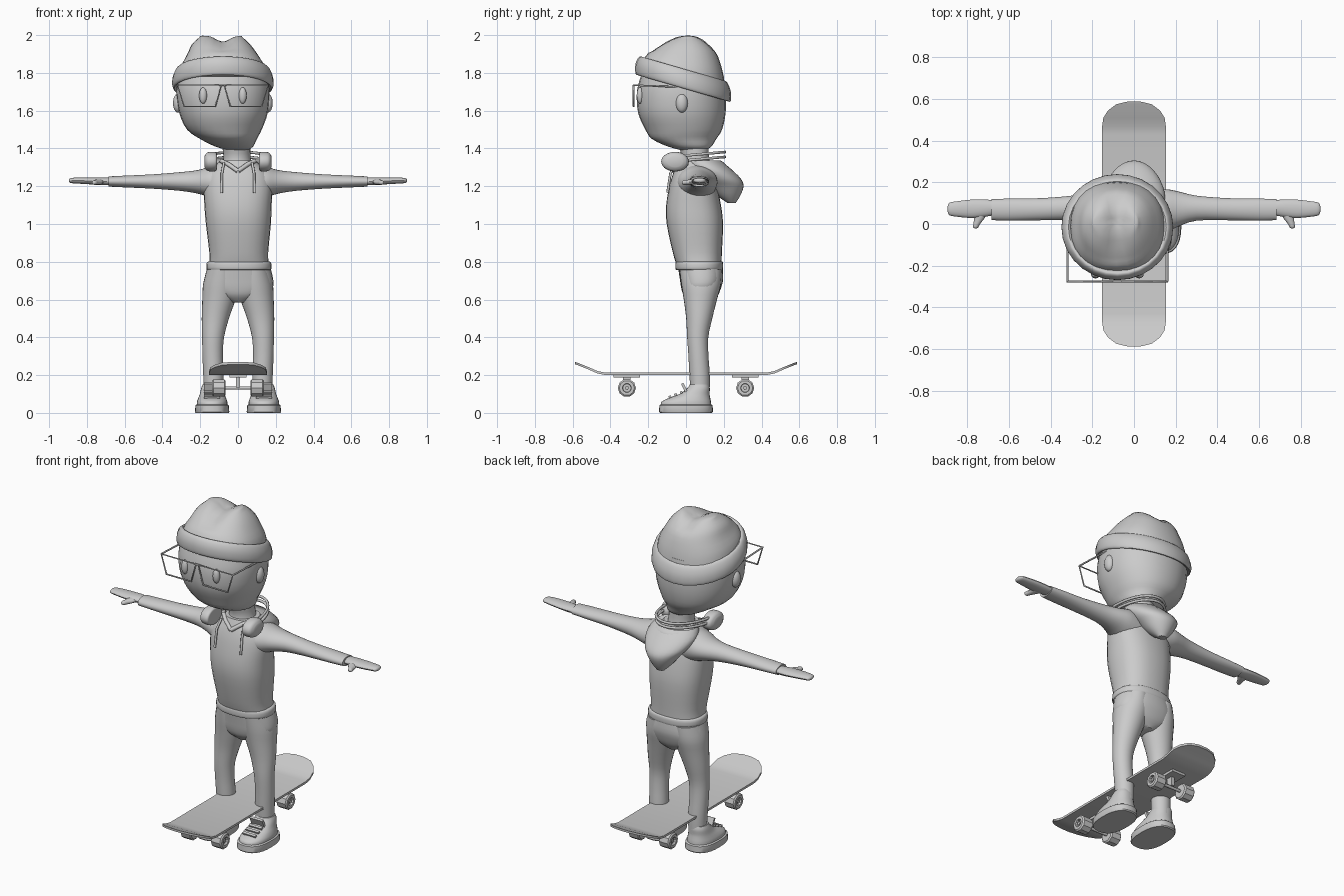
import bpy, bmesh, math
from mathutils import Vector, Matrix

grey = bpy.data.materials.new("plain grey")
grey.diffuse_color = (0.6, 0.6, 0.6, 1)


def finish(name, bm, angle=40):
    bmesh.ops.recalc_face_normals(bm, faces=bm.faces)
    me = bpy.data.meshes.new(name)
    bm.to_mesh(me)
    bm.free()
    me.shade_smooth()
    me.set_sharp_from_angle(angle=math.radians(angle))
    me.materials.append(grey)
    ob = bpy.data.objects.new(name, me)
    bpy.context.collection.objects.link(ob)
    return ob


def smooth_rows(rows, steps):
    """Catmull-Rom interpolation between cross-sections."""
    out = []
    for i in range(len(rows) - 1):
        p = [rows[max(i - 1, 0)], rows[i], rows[i + 1], rows[min(i + 2, len(rows) - 1)]]
        for k in range(steps):
            t = k / steps
            out.append([0.5 * (2 * b + (c - a) * t + (2 * a - 5 * b + 4 * c - d) * t * t
                               + (3 * b - a - 3 * c + d) * t ** 3) for a, b, c, d in zip(*p)])
    return out + [rows[-1]]


def loft(name, rows, sides=28, steps=3, power=2.0, tilt=0.0, place=lambda v: v, angle=40):
    """Stack of ovals: (height, centre a, centre b, radius a, radius b)."""
    bm = bmesh.new()
    rings = []
    for h, ca, cb, ra, rb in smooth_rows(rows, steps):
        ring = []
        for i in range(sides):
            t = 2 * math.pi * i / sides
            c, s = math.cos(t), math.sin(t)
            a = ra * math.copysign(abs(c) ** (2 / power), c)
            b = rb * math.copysign(abs(s) ** (2 / power), s)
            ring.append(bm.verts.new(place(Vector((ca + a, cb + b, h + tilt * b)))))
        rings.append(ring)
    for r, q in zip(rings, rings[1:]):
        for i in range(sides):
            j = (i + 1) % sides
            bm.faces.new((r[i], r[j], q[j], q[i]))
    bm.faces.new(rings[0])
    bm.faces.new(rings[-1])
    return finish(name, bm, angle)


def ball(name, loc, size, rot=0):
    bm = bmesh.new()
    m = Matrix.Translation(loc) @ Matrix.Rotation(rot, 4, 'X') @ Matrix.Diagonal((*size, 1))
    bmesh.ops.create_uvsphere(bm, u_segments=20, v_segments=12, radius=1, matrix=m)
    return finish(name, bm)


def box(name, loc, size, rot=0):
    bm = bmesh.new()
    m = Matrix.Translation(loc) @ Matrix.Rotation(rot, 4, 'X') @ Matrix.Diagonal((*size, 1))
    bmesh.ops.create_cube(bm, size=1, matrix=m)
    return finish(name, bm)


def tube(name, points, radius, closed=False):
    cu = bpy.data.curves.new(name, 'CURVE')
    cu.dimensions = '3D'
    cu.bevel_depth = radius
    cu.bevel_resolution = 1
    sp = cu.splines.new('POLY')
    sp.points.add(len(points) - 1)
    for p, co in zip(sp.points, points):
        p.co = (*co, 1)
    sp.use_cyclic_u = closed
    cu.materials.append(grey)
    ob = bpy.data.objects.new(name, cu)
    bpy.context.collection.objects.link(ob)


# Head, ears and eyes (the head sits a little to one side)
HX = -0.08
loft("head", [(1.39, 0, .04, .05, .06), (1.41, -.02, .02, .10, .115), (1.45, -.05, -.01, .15, .17),
              (1.50, -.072, -.012, .198, .203), (1.59, -.077, -.022, .235, .232),
              (1.70, HX, -.025, .247, .235), (1.78, HX, -.02, .235, .22)], power=2.15)
for s in (-1, 1):
    ball("ear", (HX + s * .238, -.022, 1.64), (.026, .032, .05))
    ball("eye", (HX + s * .105, -.243, 1.68), (.021, .018, .043))
loft("neck", [(1.30, -.005, .05, .085, .085), (1.35, -.005, .05, .072, .072), (1.42, -.01, .04, .075, .08)])

# Knitted hat: crown with a dip between two peaks, and a rolled brim
crown = loft("hat_crown", [(1.75, HX, -.015, .23, .225), (1.83, HX, -.015, .222, .212),
                           (1.90, -.083, -.015, .185, .182), (1.95, -.09, -.005, .155, .135),
                           (1.985, -.09, .005, .118, .085), (1.997, -.09, .01, .10, .04),
                           (1.998, -.09, .01, .02, .01)], power=2.3)
for v in crown.data.vertices:
    x, y, z = v.co
    v.co.z -= .27 * (y + .015) * max(0, min(1, (1.92 - z) / .14))
    v.co.z -= .034 * math.exp(-((x - HX) / .05) ** 2) * max(0, min(1, (z - 1.9) / .08))
    v.co.z = min(v.co.z, 2.0)
loft("hat_brim", [(1.735, HX, -.015, .235, .22), (1.718, HX, -.015, .258, .246), (1.735, HX, -.015, .268, .254),
                  (1.775, HX, -.015, .266, .252), (1.81, HX, -.015, .252, .238),
                  (1.822, HX, -.015, .235, .22), (1.80, HX, -.015, .215, .20)], tilt=-.29)

# Glasses
for s in (-1, 1):
    tube("glasses_lens_frame", [(HX + s * a, -.277, z) for a, z in
                                ((.24, 1.735), (.205, 1.622), (.04, 1.622), (.008, 1.735))], .005, True)
    tube("glasses_arm", [(HX + s * .24, -.277, 1.735), (HX + s * .24, -.03, 1.725)], .005)
tube("glasses_bridge", [(HX - .02, -.277, 1.735), (HX + .02, -.277, 1.735)], .005)

# Hooded top
loft("torso", [(.79, .005, .068, .158, .12), (.85, .004, .06, .156, .13), (1.0, .002, .047, .172, .149),
               (1.1, 0, .04, .178, .145), (1.2, 0, .038, .182, .126), (1.26, 0, .037, .168, .108),
               (1.30, 0, .04, .13, .095), (1.335, 0, .045, .095, .085)], power=2.4)
loft("hem_band", [(.757, .005, .07, .16, .118), (.762, .005, .07, .172, .126), (.795, .005, .07, .17, .126),
                  (.803, .005, .07, .155, .118)], power=2.3)
loft("hood", [(1.27, 0, .17, .05, .04), (1.31, 0, .13, .11, .085), (1.335, 0, .09, .125, .095),
              (1.29, 0, .125, .15, .115), (1.24, 0, .175, .132, .115), (1.20, 0, .205, .10, .10),
              (1.15, 0, .225, .064, .062), (1.11, 0, .242, .025, .02)])
for s in (-1, 1):
    tube("drawstring", [(s * .075, -.05, 1.325), (s * .085, -.082, 1.27), (s * .087, -.098, 1.165)], .007)
    tube("collar_fold", [(s * .09, -.01, 1.335), (s * .05, -.045, 1.315), (0, -.068, 1.28)], .012)

# Arms, hands and thumbs
for s in (-1, 1):
    def side(v):
        return Vector((s * v.z, v.x, v.y))
    loft("sleeve", [(.06, .05, 1.215, .11, .105), (.15, .062, 1.222, .105, .082), (.21, .072, 1.223, .085, .063),
                    (.30, .076, 1.225, .06, .05), (.45, .071, 1.225, .053, .038),
                    (.60, .069, 1.225, .053, .031), (.685, .069, 1.225, .05, .027)], place=side)
    loft("hand", [(.67, .078, 1.225, .035, .02), (.72, .076, 1.226, .042, .02), (.78, .073, 1.228, .044, .018),
                  (.85, .072, 1.23, .037, .016), (.885, .072, 1.23, .03, .013),
                  (.895, .072, 1.23, .012, .006)], sides=16, place=side)
    loft("thumb", [(-.06, .735, 1.225, .035, .014), (-.03, .742, 1.222, .026, .014), (0, .755, 1.22, .016, .013),
                   (.015, .76, 1.219, .013, .011), (.022, .76, 1.219, .004, .004)], sides=12,
         place=lambda v: Vector((s * v.x, -v.z, v.y)))

# Headphones resting around the neck
for s in (-1, 1):
    loft("headphone_cup", [(.112, -.058, 1.33, .055, .038), (.116, -.058, 1.33, .07, .049),
                           (.14, -.058, 1.33, .073, .052), (.165, -.058, 1.33, .066, .047),
                           (.178, -.058, 1.33, .04, .028)], place=side if s == 1 else
         (lambda v: Vector((-v.z, v.x, v.y))))
for dz in (0, .026):
    tube("headphone_band", [(.145 * math.cos(t), -.02 + .225 * math.sin(t), 1.335 + dz + .02 * math.sin(t))
                            for t in (math.pi * i / 20 for i in range(21))], .008)

# Trousers
loft("hips", [(.585, .003, .08, .04, .06), (.62, .003, .078, .13, .09), (.66, .003, .08, .18, .105),
              (.71, .004, .082, .182, .115), (.775, .005, .075, .165, .118)], power=2.3)
for s in (-1, 1):
    loft("trouser_leg", [(.10, s * .13, .075, .05, .05), (.2, s * .13, .072, .054, .054),
                         (.3, s * .134, .066, .054, .053), (.4, s * .132, .062, .058, .056),
                         (.5, s * .12, .07, .072, .069), (.6, s * .101, .076, .088, .088),
                         (.68, s * .09, .08, .095, .105), (.76, s * .085, .077, .08, .112)])

    # Shoes
    X = s * .137
    loft("shoe_sole", [(0, X, 0, .088, .138), (.006, X, 0, .091, .143), (.04, X, 0, .088, .141),
                       (.045, X, 0, .082, .134)], power=2.5, steps=1)
    loft("shoe_upper", [(.04, X, 0, .081, .134), (.06, X, .002, .08, .13), (.08, X, .02, .073, .108),
                        (.10, X, .045, .065, .08), (.13, X, .066, .058, .06), (.15, X, .07, .05, .05)], power=2.3)
    box("shoe_tongue", (X, -.005, .125), (.085, .014, .07), math.radians(25))
    for i in range(3):
        box("shoe_lace", (X, -.085 + i * .03, .085 + i * .012), (.085, .014, .012), math.radians(25))

# Skateboard deck: (y, half width, rise), mirrored to both ends
half = [(0, .153, 0), (.43, .153, 0), (.47, .153, .008), (.51, .147, .026), (.545, .125, .04),
        (.575, .085, .052), (.588, .03, .056)]
stations = [(-y, w, r) for y, w, r in reversed(half[1:])] + half
bm = bmesh.new()
rings = [[bm.verts.new((x, y, .201 + r + h)) for x, h in ((-w, 0), (w, 0), (w, .013), (-w, .013))]
         for y, w, r in stations]
for r, q in zip(rings, rings[1:]):
    for i in range(4):
        bm.faces.new((r[i], r[(i + 1) % 4], q[(i + 1) % 4], q[i]))
bm.faces.new(rings[0])
bm.faces.new(rings[-1])
finish("skateboard_deck", bm, 30)

# Trucks and wheels
for e in (-1, 1):
    Y = e * .313
    box("truck_plate", (0, Y, .194), (.09, .14, .014))
    box("truck_post", (0, Y, .165), (.022, .04, .06))
    tube("axle", [(-.13, Y, .132), (.13, Y, .132)], .009)
    for s in (-1, 1):
        def wheel_place(v):
            return Vector((s * v.z, Y + v.x, .132 + v.y))
        loft("wheel", [(.066, 0, 0, .04, .04), (.072, 0, 0, .048, .048), (.13, 0, 0, .048, .048),
                       (.137, 0, 0, .04, .04), (.137, 0, 0, .024, .024), (.122, 0, 0, .022, .022)],
             sides=10, steps=1, place=wheel_place, angle=30)
        loft("axle_nut", [(.12, 0, 0, .011, .011), (.133, 0, 0, .011, .011)], sides=6, steps=1, place=wheel_place)
